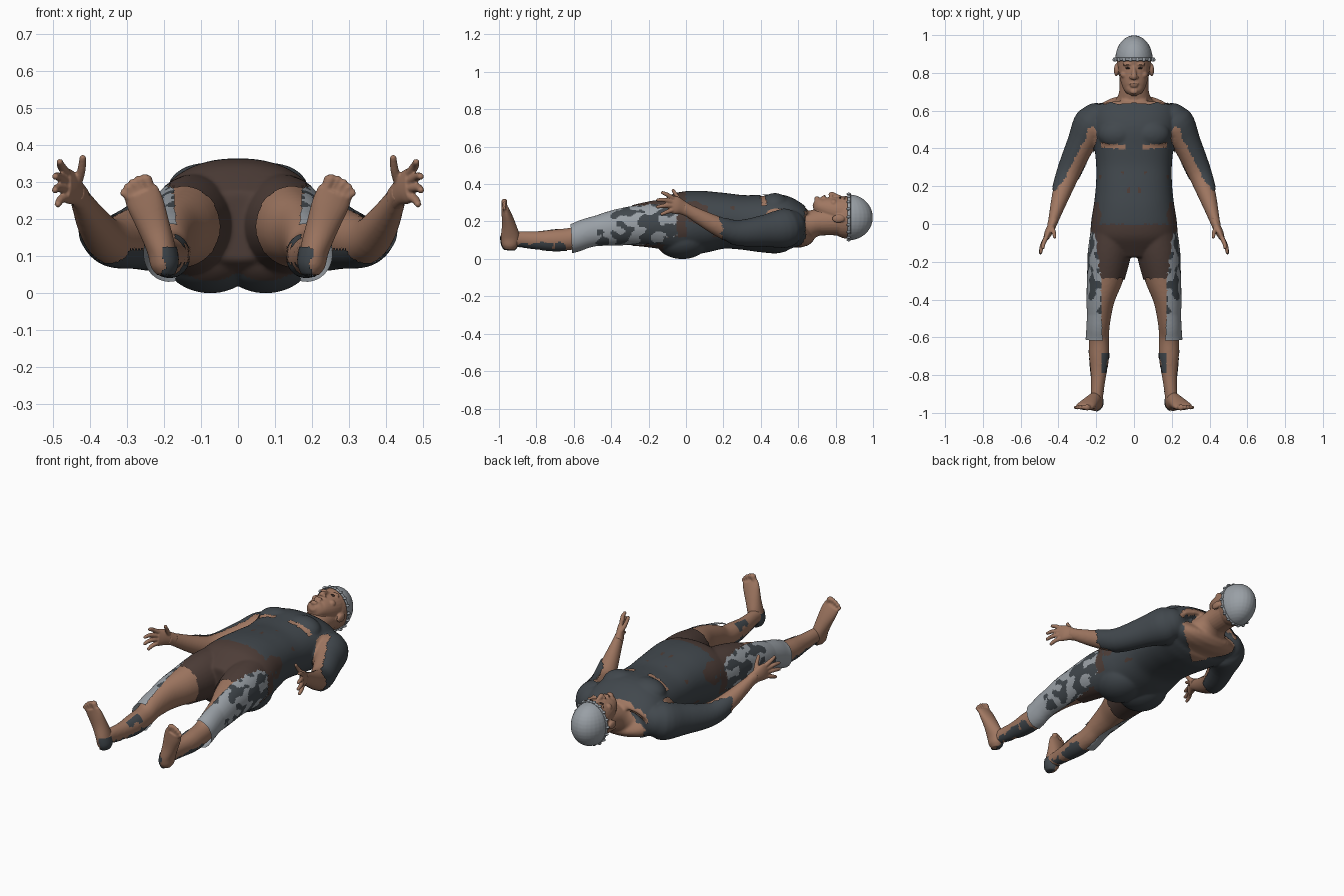
import bpy, bmesh, math
from mathutils import Vector, Matrix, noise

if "Cube" in bpy.data.objects:
    bpy.data.objects.remove(bpy.data.objects["Cube"])


def material(name, rgb):
    m = bpy.data.materials.new(name)
    m.diffuse_color = (*rgb, 1)
    m.use_nodes = True
    m.node_tree.nodes["Principled BSDF"].inputs["Base Color"].default_value = m.diffuse_color
    return m


SKIN = material("skin", (.35, .185, .12))
SUIT = material("suit_cloth", (.053, .064, .074))
SHORTS = material("shorts_cloth", (.075, .047, .039))
GREY = material("grey_cloth", (.32, .35, .38))
DARK = material("eye_dark", (.05, .03, .025))


def catmull(a, b, c, d, t):
    return [.5 * (2*q + (r-p)*t + (2*p-5*q+4*r-s)*t*t + (3*q-p-3*r+s)*t**3)
            for p, q, r, s in zip(a, b, c, d)]


def tube(bm, pts, width=(1, 0, 0), power=2.0, mirror=False, n=28):
    """Loft elliptical sections (x, y, z, half width, half depth) along a smooth path."""
    k = len(pts)
    path = []
    for i in range(k - 1):
        for s in range(4):
            path.append(catmull(pts[max(i-1, 0)], pts[i], pts[i+1], pts[min(i+2, k-1)], s/4))
    path.append(list(pts[-1]))
    for side in ((1, -1) if mirror else (1,)):
        rings = []
        for i, p in enumerate(path):
            t = (Vector(path[min(i+1, len(path)-1)][:3]) - Vector(path[max(i-1, 0)][:3])).normalized()
            w = Vector(width)
            a = (w - t * w.dot(t)).normalized()
            b = t.cross(a)
            ring = []
            for j in range(n):
                c, s = math.cos(j*math.tau/n), math.sin(j*math.tau/n)
                c = math.copysign(abs(c)**(2/power), c)
                s = math.copysign(abs(s)**(2/power), s)
                co = Vector(p[:3]) + a*c*p[3] + b*s*p[4]
                ring.append(bm.verts.new((co.x*side, co.y, co.z)))
            rings.append(ring)
        for r, q in zip(rings, rings[1:]):
            for j in range(n):
                bm.faces.new((r[j], r[(j+1) % n], q[(j+1) % n], q[j]))
        bm.faces.new(rings[0][::-1])
        bm.faces.new(rings[-1])


def ball(bm, c, r, mirror=False):
    for s in ((1, -1) if mirror else (1,)):
        bmesh.ops.create_uvsphere(bm, u_segments=28, v_segments=18, radius=1,
                                  matrix=Matrix.Translation((c[0]*s, c[1], c[2])) @ Matrix.Diagonal((*r, 1)))


def to_object(name, bm, mat):
    bmesh.ops.recalc_face_normals(bm, faces=bm.faces)
    me = bpy.data.meshes.new(name)
    bm.to_mesh(me)
    bm.free()
    me.materials.append(mat)
    for p in me.polygons:
        p.use_smooth = True
    ob = bpy.data.objects.new(name, me)
    bpy.context.collection.objects.link(ob)
    return ob


def fuse(ob, voxel, smooth):
    """Merge overlapping volumes into one smooth skin."""
    m = ob.modifiers.new("fuse", 'REMESH')
    m.mode, m.voxel_size, m.use_smooth_shade = 'VOXEL', voxel, True
    m = ob.modifiers.new("relax", 'SMOOTH')
    m.factor, m.iterations = .5, smooth
    bpy.context.view_layer.update()
    ev = ob.evaluated_get(bpy.context.evaluated_depsgraph_get())
    me = bpy.data.meshes.new_from_object(ev)
    ob.modifiers.clear()
    ob.data = me
    if not me.materials:
        me.materials.append(SKIN)


def garment(name, src, rule, push, mat):
    """Copy the skin faces chosen by rule and lift them off the body."""
    bm = bmesh.new()
    bm.from_mesh(src.data)
    bm.normal_update()
    drop = [f for f in bm.faces if rule(f.calc_center_median(), f.normal) != name]
    for v in bm.verts:
        d = push(v.co) if callable(push) else push
        v.co += v.normal * d
    bmesh.ops.delete(bm, geom=drop, context='FACES')
    me = bpy.data.meshes.new(name)
    bm.to_mesh(me)
    bm.free()
    me.materials.clear()
    me.materials.append(mat)
    ob = bpy.data.objects.new(name, me)
    bpy.context.collection.objects.link(ob)


# Torso: (y, half width, bottom z, top z)
body = bmesh.new()
torso = [(-.17, .13, .09, .27), (-.08, .215, .035, .33), (0, .222, .025, .355), (.1, .207, .04, .358),
         (.2, .196, .06, .347), (.3, .194, .056, .335), (.4, .203, .042, .337), (.5, .22, .034, .338),
         (.58, .225, .042, .295), (.625, .2, .06, .24), (.645, .11, .1, .22)]
tube(body, [(0, y, (a+b)/2, w, (b-a)/2) for y, w, a, b in torso], power=2.25, n=48)
ball(body, (.085, .475, .28), (.1, .075, .066), True)
ball(body, (.075, -.02, .105), (.125, .14, .1), True)
# Neck and shoulder slope
tube(body, [(0, .58, .15, .17, .085), (0, .645, .172, .105, .075), (0, .70, .195, .079, .072), (0, .8, .205, .078, .075)])
# Legs
tube(body, [(.11, -.02, .18, .11, .14), (.13, -.15, .185, .11, .125), (.15, -.28, .178, .095, .104),
            (.175, -.4, .163, .073, .088), (.184, -.52, .138, .058, .07), (.185, -.6, .11, .053, .06),
            (.185, -.7, .1, .053, .058), (.188, -.8, .1, .041, .048), (.195, -.89, .106, .034, .042),
            (.2, -.95, .105, .036, .042)], mirror=True)
# Arms
tube(body, [(.17, .56, .17, .05, .07), (.215, .53, .165, .098, .1), (.28, .42, .15, .072, .08), (.345, .27, .14, .06, .062),
            (.388, .15, .185, .047, .05), (.43, .01, .26, .026, .034), (.44, -.02, .275, .026, .034)], mirror=True)
ball(body, (.2, .555, .17), (.085, .08, .085), True)
skin = to_object("body", body, SKIN)
fuse(skin, .008, 6)

# Feet and toes
foot = bmesh.new()
tube(foot, [(.197, -.945, .05, .022, .028), (.2, -.943, .075, .036, .044), (.208, -.94, .12, .039, .05),
            (.228, -.947, .18, .044, .038), (.25, -.96, .24, .05, .026), (.264, -.969, .275, .048, .017)], mirror=True)
for bx, bz, tx, tz, r in [(.235, .27, .25, .315, .016), (.254, .272, .269, .311, .011), (.269, .27, .286, .302, .0105),
                          (.284, .265, .3, .29, .01), (.297, .258, .311, .274, .0095)]:
    tube(foot, [(bx, -.969, bz, r, r), ((bx+tx)/2, -.971, (bz+tz)/2, r*.95, r*.95), (tx, -.971, tz-.003, r, r),
                (tx, -.971, tz+.006, r*.4, r*.4)], mirror=True, n=12)
feet = to_object("feet", foot, SKIN)
fuse(feet, .0045, 3)

# Hands, fingers and thumbs
hand = bmesh.new()
tube(hand, [(.425, .02, .255, .034, .026), (.438, -.015, .272, .037, .022), (.455, -.05, .286, .047, .02),
            (.466, -.078, .292, .047, .014)], width=(0, 0, 1), mirror=True)
for base, mid, tip in [((.464, -.07, .323), (.478, -.1, .343), (.482, -.125, .354)),
                       ((.467, -.075, .303), (.486, -.115, .315), (.494, -.15, .315)),
                       ((.467, -.075, .283), (.487, -.115, .284), (.495, -.152, .278)),
                       ((.463, -.068, .262), (.48, -.1, .252), (.487, -.128, .24)),
                       ((.437, -.015, .29), (.424, -.045, .33), (.42, -.068, .365))]:
    tube(hand, [(*base, .013, .013), (*mid, .0115, .0115), (*tip, .009, .009)], width=(.2, .1, 1), mirror=True, n=12)
    ball(hand, tip, (.009, .009, .009), True)
fuse(to_object("hands", hand, SKIN), .004, 2)

# Head with face and ears
head = bmesh.new()
ball(head, (0, .872, .222), (.092, .12, .115))
tube(head, [(0, .684, .304, .02, .018), (0, .7, .296, .042, .036), (0, .725, .28, .06, .052), (0, .78, .262, .077, .072),
            (0, .84, .25, .084, .084), (0, .88, .25, .08, .08)])
tube(head, [(0, .835, .323, .009, .012), (0, .805, .334, .012, .013), (0, .779, .345, .015, .014), (0, .768, .336, .01, .009)])
ball(head, (.014, .776, .336), (.01, .009, .01), True)
ball(head, (0, .741, .332), (.026, .0055, .01))
ball(head, (0, .73, .328), (.022, .006, .01))
ball(head, (0, .7, .322), (.02, .014, .013))
ball(head, (.034, .845, .322), (.028, .008, .015), True)
ball(head, (.05, .79, .298), (.022, .02, .02), True)
ball(head, (.094, .815, .215), (.012, .034, .022), True)
ball(head, (.088, .815, .225), (.012, .02, .014), True)
tube(head, [(0, .70, .195, .077, .07), (0, .76, .2, .077, .074), (0, .82, .205, .08, .08)])
face = to_object("head", head, SKIN)
fuse(face, .0042, 3)
eyes = bmesh.new()
ball(eyes, (.033, .825, .327), (.013, .005, .006), True)
to_object("eyes", eyes, DARK)

# Cap with knobbly band
garment("cap", face, lambda p, n: "cap" if p.y > .868 else None, .007, GREY)
band = bmesh.new()
tube(band, [(.1*math.cos(i*math.tau/16), .872, .224 + .122*math.sin(i*math.tau/16), .009, .004) for i in range(17)],
     width=(0, 1, 0), n=8)
for i in range(18):
    a = i * math.tau / 18
    ball(band, (.104*math.cos(a), .87, .224 + .125*math.sin(a)), (.009, .011, .007))
to_object("cap_band", band, GREY)


def clothing(p, n):
    """Which garment covers this point of the body, if any."""
    x, y, z = abs(p.x), p.y, p.z
    q = Vector((x, y, z))
    j = noise.noise(q * 40) * .02
    if x > .2 + max(0, .45 - y) * .3 and y > -.1 and y < .45:
        on_sleeve = x > .26 + (.45 - y)*.52 + j*.5 or (z < .12 and y > .24)
        return "suit" if on_sleeve and y > .19 + 2*j else None
    if y > -.03 or (y > -.12 and z < .12):
        if y > .635 + j*.6 or (z < .16 and y > .5 + x*.8 + j):
            return None
        if z > .2 and (abs(y - .412 - (x-.1)*.1) < .013 + j*.3 and .045 < x < .17):
            return None
        if z > .19 and ((x - .222)/.03)**2 + ((y - .46)/.055)**2 < 1:
            return None
        blotch = noise.noise(q * 9) + .8*noise.noise(q * 22)
        if y < .3 and z > .12 and blotch > .38 + max(0, y)*.8:
            return "shorts"
        return "suit" if y > j or z < .12 else "shorts"
    if -.61 < y < -.05 + j and x > .172 + max(0, y + .3)*.12 + j*.4:
        if y < -.47 + j*2:
            return "leggings"
        return "leggings" if noise.noise(Vector((x*26, y*17, z*22))) > -.02 else "legging_patches"
    if y > -.29 + j*.5:
        return "shorts"
    if -.9 < y < -.64 and (z < .085 + j or (z > .12 and x < .172 and -.79 < y < -.68)):
        return "calf_wraps" if noise.noise(q * 14) > -.2 else None
    return None


# Clothes lifted off the body
def flare(co):
    return .005 + .014 * max(0, min(1, (-.48 - co.y) / .13))


for part, push, mat in [("suit", .006, SUIT), ("shorts", .006, SHORTS), ("leggings", flare, GREY),
                        ("legging_patches", flare, SUIT), ("calf_wraps", .003, SUIT)]:
    garment(part, skin, clothing, push, mat)
garment("heel_patches", feet, lambda p, n: "heel_patches" if p.z < .125 and abs(p.x) < .2 + noise.noise(p*30)*.02
        else None, .004, SUIT)
